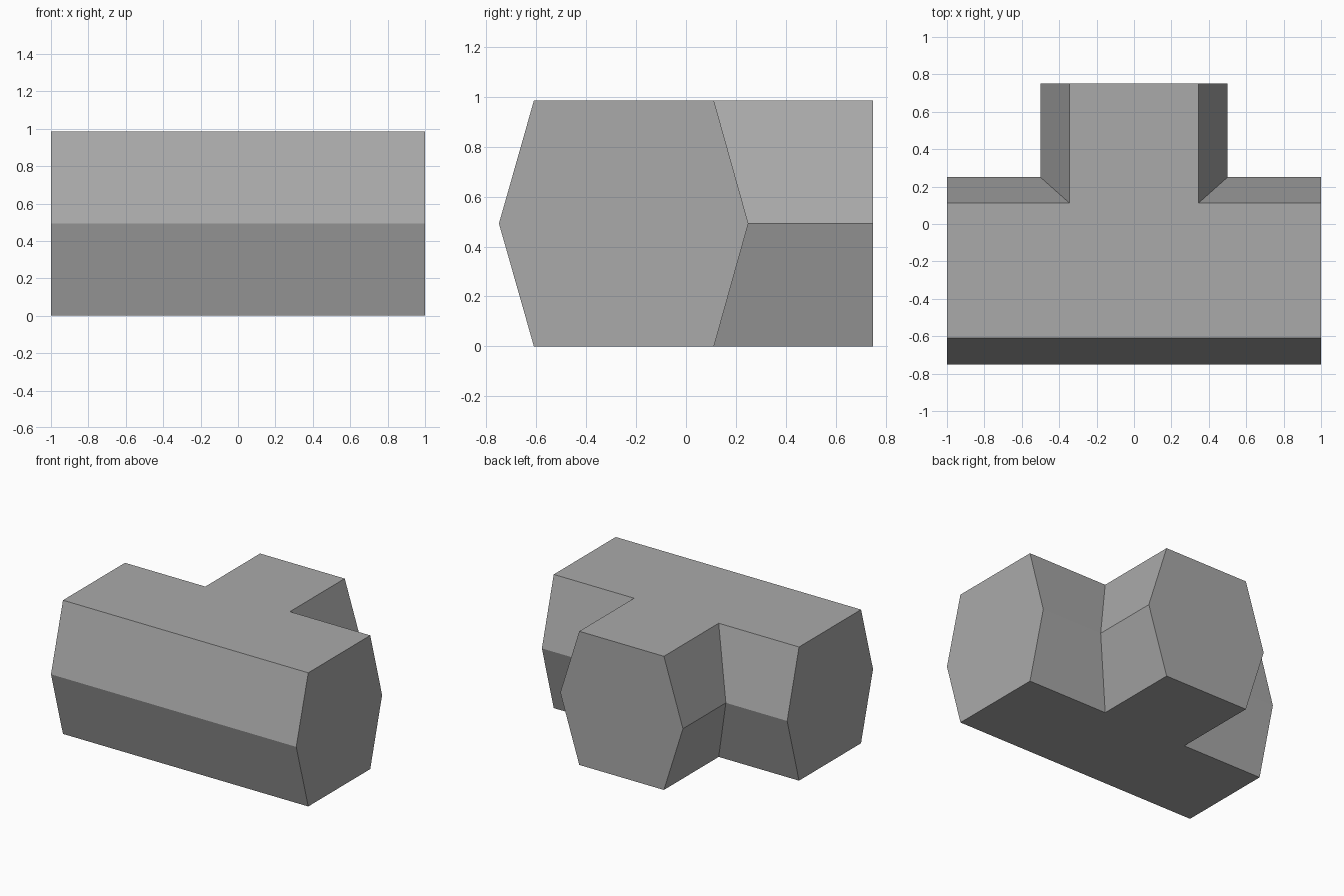
import bpy
import bmesh

cube = bpy.data.objects.get("Cube")
if cube:
    bpy.data.objects.remove(cube, do_unlink=True)

# Plain grey material
grey = bpy.data.materials.new("plain grey")
grey.use_nodes = True
colour = (0.4, 0.4, 0.4, 1)
grey.diffuse_color = colour
grey.node_tree.nodes["Principled BSDF"].inputs["Base Color"].default_value = colour

HEIGHT = 0.985


def tee_outline(front, back, half_branch):
    """Plan of the tee: a long bar with a branch towards the back."""
    right = [(1, front), (1, back), (half_branch, back), (half_branch, 0.75)]
    return right + [(-x, y) for x, y in reversed(right)]


# The hexagonal tee is a loft through its bottom, widest and top outlines
flat = tee_outline(-0.61, 0.112, 0.345)
wide = tee_outline(-0.75, 0.25, 0.5)
bm = bmesh.new()
rings = [[bm.verts.new((x, y, z)) for x, y in outline]
         for outline, z in ((flat, 0), (wide, HEIGHT / 2), (flat, HEIGHT))]
for low, high in zip(rings, rings[1:]):
    for i in range(len(low)):
        j = (i + 1) % len(low)
        bm.faces.new((low[i], low[j], high[j], high[i]))
bm.faces.new(reversed(rings[0]))
bm.faces.new(rings[-1])

# Merge the two halves of each flat hexagonal end
bmesh.ops.dissolve_limit(bm, angle_limit=0.01, verts=bm.verts, edges=bm.edges)
bmesh.ops.recalc_face_normals(bm, faces=bm.faces)

mesh = bpy.data.meshes.new("hexagonal_tee")
bm.to_mesh(mesh)
bm.free()
mesh.materials.append(grey)
tee = bpy.data.objects.new("hexagonal_tee", mesh)
bpy.context.collection.objects.link(tee)
